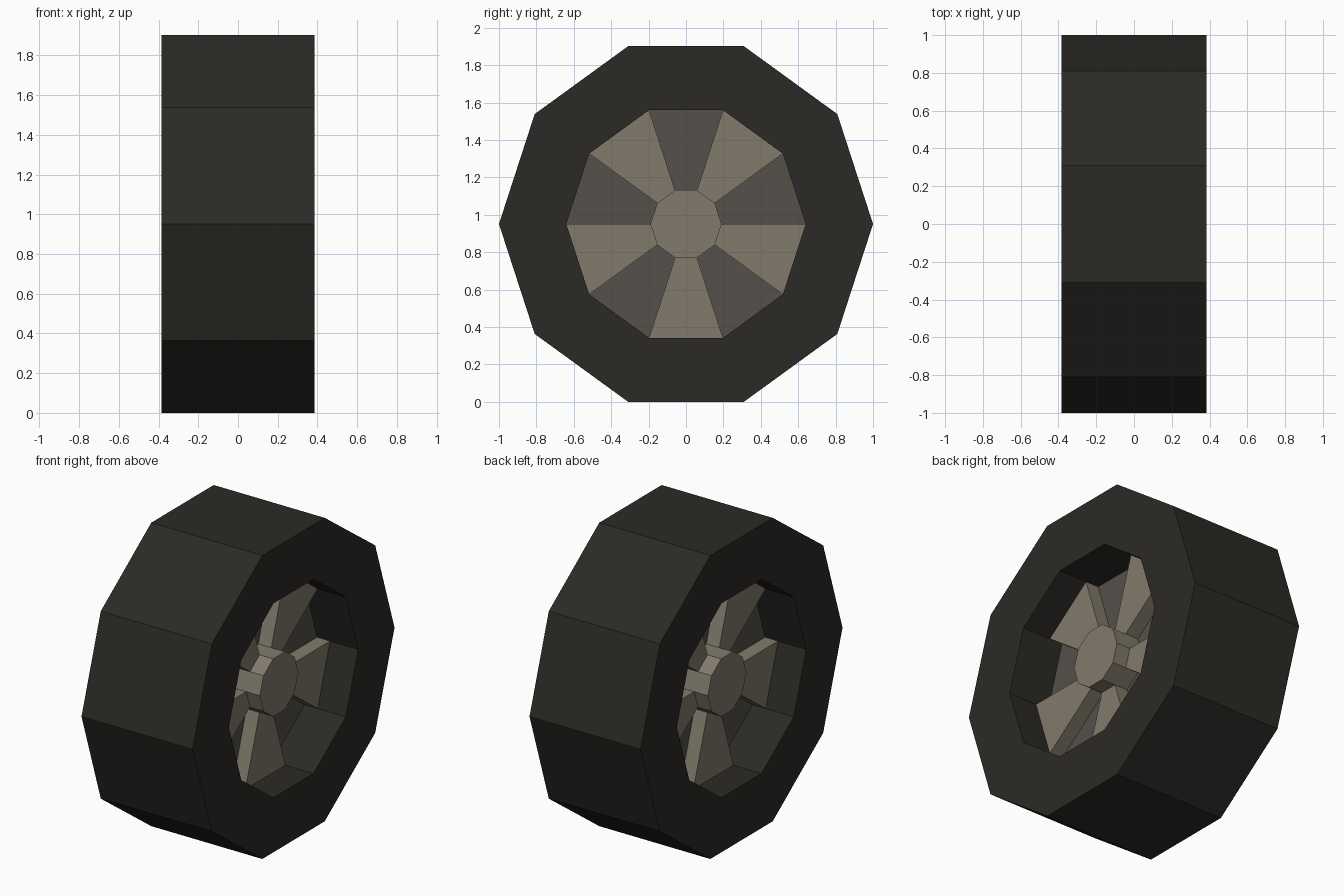
import bpy, bmesh
from math import radians, sin, cos

if "Cube" in bpy.data.objects:
    bpy.data.objects.remove(bpy.data.objects["Cube"])

SIDES = 10
AXLE_Z = 0.951
STEP = 360 / SIDES


def material(name, rgb):
    m = bpy.data.materials.new(name)
    m.diffuse_color = (*rgb, 1)
    m.use_nodes = True
    m.node_tree.nodes["Principled BSDF"].inputs["Base Color"].default_value = m.diffuse_color
    return m


def ring_points(radius, start=0, count=SIDES):
    return [(radius * cos(radians(start + i * STEP)),
             radius * sin(radians(start + i * STEP))) for i in range(count)]


def finish(name, bm, mat):
    bmesh.ops.recalc_face_normals(bm, faces=bm.faces)
    mesh = bpy.data.meshes.new(name)
    bm.to_mesh(mesh)
    bm.free()
    mesh.materials.append(mat)
    ob = bpy.data.objects.new(name, mesh)
    ob.location.z = AXLE_Z
    bpy.context.collection.objects.link(ob)
    return ob


def prism(name, points, half_width, mat):
    """Extrude a (y, z) outline symmetrically along the axle."""
    bm = bmesh.new()
    a = [bm.verts.new((-half_width, y, z)) for y, z in points]
    b = [bm.verts.new((half_width, y, z)) for y, z in points]
    bm.faces.new(a)
    bm.faces.new(b)
    for i in range(len(points)):
        j = (i + 1) % len(points)
        bm.faces.new((a[i], a[j], b[j], b[i]))
    return finish(name, bm, mat)


def lathe(name, profile, mat):
    """Sweep a closed (x, radius) profile around the axle."""
    bm = bmesh.new()
    rows = [[bm.verts.new((x, y, z)) for y, z in ring_points(r)] for x, r in profile]
    for k, row in enumerate(rows):
        nxt = rows[(k + 1) % len(rows)]
        for i in range(SIDES):
            j = (i + 1) % SIDES
            bm.faces.new((row[i], row[j], nxt[j], nxt[i]))
    return finish(name, bm, mat)


rubber = material("rubber", (0.024, 0.023, 0.019))
metal = material("metal", (0.223, 0.198, 0.150))
dark_metal = material("dark_metal", (0.091, 0.080, 0.067))

# Ten-sided tyre with an open centre
lathe("tyre", [(-0.385, 1.0), (0.385, 1.0), (0.385, 0.64), (-0.385, 0.64)], rubber)

# Recessed disc between the spokes
prism("rim_disc", ring_points(0.64), 0.10, dark_metal)

# Five wedge spokes, one in every other sector
for i in range(5):
    start = 36 + 72 * i
    inner = ring_points(0.19, start, 2)
    outer = ring_points(0.64, start, 2)
    prism(f"spoke_{i + 1}", [inner[0], outer[0], outer[1], inner[1]], 0.19, metal)

# Raised centre hub
prism("hub", ring_points(0.19), 0.285, metal)
